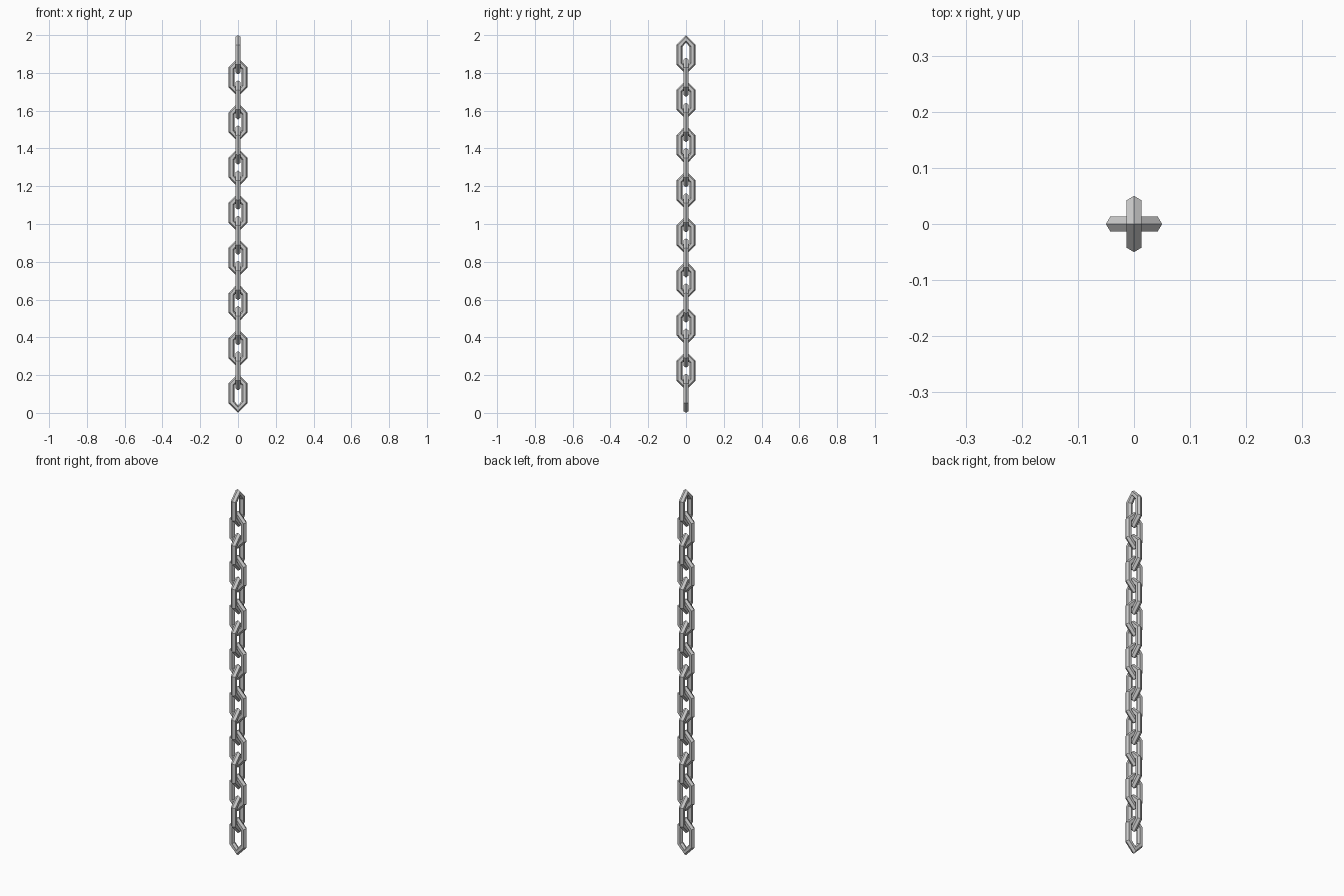
import bpy, math

if "Cube" in bpy.data.objects:
    bpy.data.objects.remove(bpy.data.objects["Cube"])

N = 16            # links
PITCH = 0.1195    # spacing between link centres
LENGTH = 2 - (N - 1) * PITCH
R = 0.0155        # wire radius
SIDES = 6
HALF_W = 0.05 - R
TIP_R = 0.0195    # mitred wire radius at the pointed ends
TIP = LENGTH / 2 - TIP_R
SHOULDER = 0.047

# hexagonal path: (across, up, in-plane wire radius, outward direction)
a = math.radians(20)
c, s = math.cos(a), math.sin(a)
PATH = [(0, TIP, TIP_R, (0, 1)),
        (-HALF_W, SHOULDER, R / c, (-c, s)),
        (-HALF_W, -SHOULDER, R / c, (-c, -s)),
        (0, -TIP, TIP_R, (0, -1)),
        (HALF_W, -SHOULDER, R / c, (c, -s)),
        (HALF_W, SHOULDER, R / c, (c, s))]


def link_mesh():
    verts, faces = [], []
    for x, z, r, (dx, dz) in PATH:
        for k in range(SIDES):
            t = 2 * math.pi * k / SIDES
            o = r * math.cos(t)
            verts.append((x + o * dx, R * math.sin(t), z + o * dz))
    n = len(PATH)
    for i in range(n):
        j = (i + 1) % n
        for k in range(SIDES):
            m = (k + 1) % SIDES
            faces.append((i * SIDES + k, i * SIDES + m, j * SIDES + m, j * SIDES + k))
    me = bpy.data.meshes.new("chain_link")
    me.from_pydata(verts, [], faces)
    me.update()
    return me


# alternating links, each turned a quarter from the one below
mesh = link_mesh()
for i in range(N):
    ob = bpy.data.objects.new(f"chain_link_{i + 1}", mesh)
    ob.location = (0, 0, LENGTH / 2 + i * PITCH)
    ob.rotation_euler = (0, 0, math.pi / 2 * (i % 2))
    bpy.context.collection.objects.link(ob)
